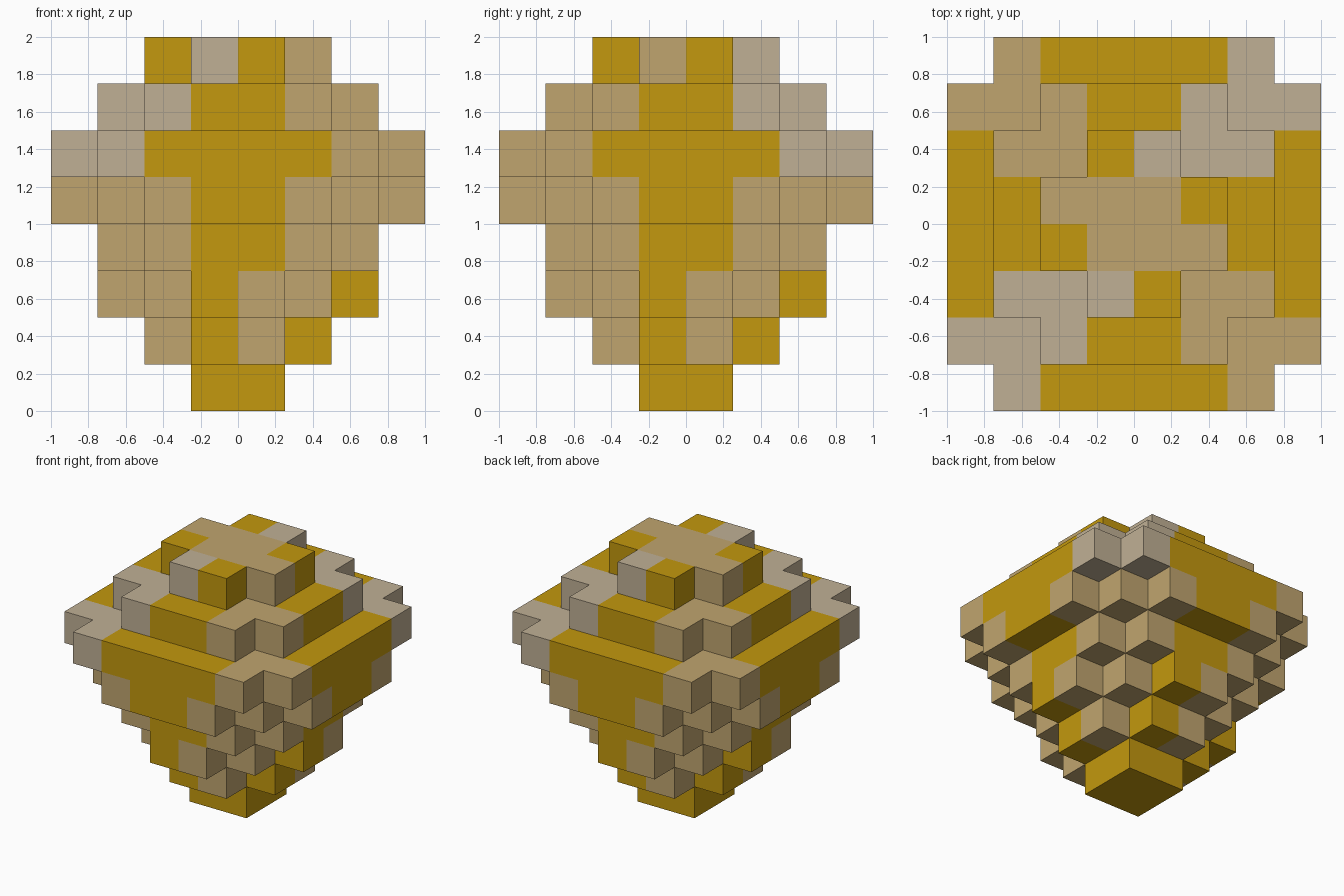
import bpy, bmesh
from mathutils import Vector

cube = bpy.data.objects.get("Cube")
if cube:
    bpy.data.objects.remove(cube, do_unlink=True)

S = 0.25  # block size


def srgb(*rgb):
    return tuple(((c / 255 + 0.055) / 1.055) ** 2.4 if c > 10 else c / 255 / 12.92
                 for c in rgb) + (1.0,)


def make_material(name, colour):
    mat = bpy.data.materials.new(name)
    mat.diffuse_color = colour
    mat.use_nodes = True
    bsdf = mat.node_tree.nodes["Principled BSDF"]
    bsdf.inputs["Base Color"].default_value = colour
    bsdf.inputs["Roughness"].default_value = 0.8
    return mat


GOLD, TAN, PALE = range(3)
MATERIALS = [make_material("gold", srgb(195, 152, 14)),
             make_material("tan", srgb(192, 165, 111)),
             make_material("pale_tan", srgb(192, 176, 149))]

# Layers from the ground up: name, half width in blocks of each row out from
# the middle, and colour rule: a number is the half width of the gold band,
# "left" / "right" says which block of each side's middle pair is gold
LAYERS = [
    ("base_tip", (1,), 1),
    ("lower_step", (2, 1), "left"),
    ("lower_body", (3, 2, 1), "left"),
    ("middle_body", (3, 3, 2), 1),
    ("upper_body", (4, 4, 3, 2), 1),
    ("wide_rim", (4, 4, 4, 3), 2),
    ("upper_step", (3, 3, 2), 1),
    ("top_cap", (2, 1), "right"),
]


def filled(x, y, k):
    """Is there a block centred at x, y (in block units) on layer k?"""
    if not 0 <= k < len(LAYERS):
        return False
    rows, r = LAYERS[k][1], int(abs(y))
    return r < len(rows) and abs(x) < rows[r]


def block_colour(x, y, k):
    rule = LAYERS[k][2]
    corner = PALE if k >= 5 and x * y > 0 else TAN
    if isinstance(rule, int):
        return GOLD if min(abs(x), abs(y)) < rule else corner
    swirl = x * y * (abs(y) - abs(x))  # pinwheel around the vertical axis
    if swirl == 0:
        return TAN
    return GOLD if (swirl > 0) == (rule == "left") else corner


DIRECTIONS = [Vector(d) for d in ((1, 0, 0), (-1, 0, 0), (0, 1, 0),
                                  (0, -1, 0), (0, 0, 1), (0, 0, -1))]


def add_side(bm, centre, d, colour):
    """One square side of a block, facing along d."""
    u = Vector((d.y, d.z, d.x))
    v = d.cross(u)
    mid = centre + d / 2
    corners = (mid - u / 2 - v / 2, mid + u / 2 - v / 2,
               mid + u / 2 + v / 2, mid - u / 2 + v / 2)
    face = bm.faces.new([bm.verts.new(c * S) for c in corners])
    face.material_index = colour


def build_layer(k):
    bm = bmesh.new()
    steps = [i + 0.5 for i in range(-4, 4)]
    for x in steps:
        for y in steps:
            if not filled(x, y, k):
                continue
            for d in DIRECTIONS:
                # only sides open to the air
                if not filled(x + d.x, y + d.y, k + int(d.z)):
                    add_side(bm, Vector((x, y, k + 0.5)), d, block_colour(x, y, k))
    bmesh.ops.remove_doubles(bm, verts=bm.verts, dist=0.001)
    mesh = bpy.data.meshes.new(LAYERS[k][0])
    bm.to_mesh(mesh)
    bm.free()
    for mat in MATERIALS:
        mesh.materials.append(mat)
    bpy.context.collection.objects.link(bpy.data.objects.new(LAYERS[k][0], mesh))


for k in range(len(LAYERS)):
    build_layer(k)
